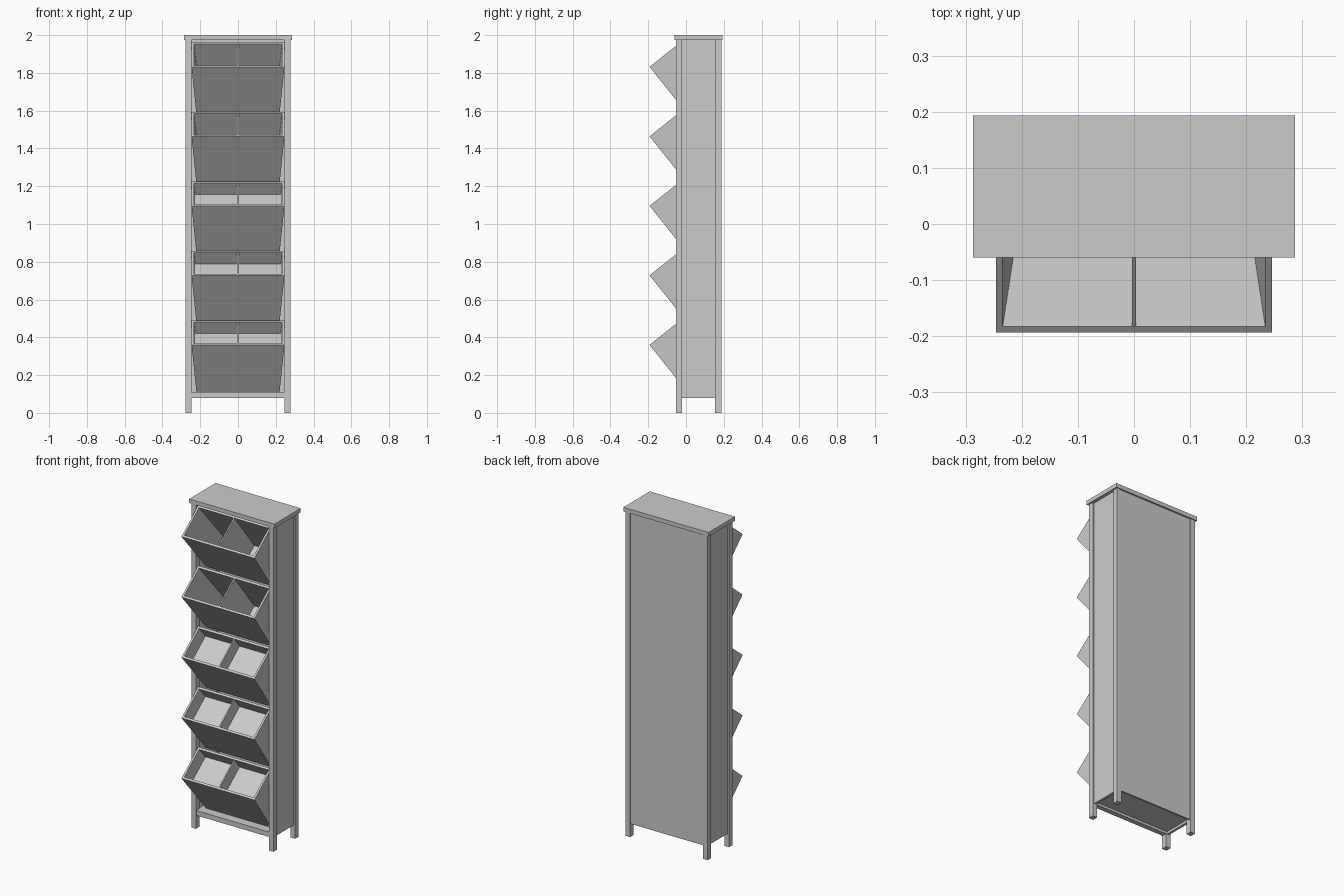
import bpy, bmesh
from math import hypot

if "Cube" in bpy.data.objects:
    bpy.data.objects.remove(bpy.data.objects["Cube"])

def make(name, verts, faces):
    me = bpy.data.meshes.new(name)
    me.from_pydata(verts, [], faces)
    bm = bmesh.new()
    bm.from_mesh(me)
    bmesh.ops.recalc_face_normals(bm, faces=bm.faces)
    bm.to_mesh(me)
    bm.free()
    ob = bpy.data.objects.new(name, me)
    bpy.context.collection.objects.link(ob)
    return ob

CUBE = [(0, 1, 2, 3), (4, 5, 6, 7), (0, 1, 5, 4), (1, 2, 6, 5), (2, 3, 7, 6), (3, 0, 4, 7)]

def box(name, x0, x1, y0, y1, z0, z1):
    ring = [(x0, y0), (x1, y0), (x1, y1), (x0, y1)]
    return make(name, [(x, y, z) for z in (z0, z1) for x, y in ring], CUBE)

# Cabinet carcass
box("top_board", -.287, .287, -.06, .193, 1.975, 2)
for s, side in ((-1, "left"), (1, "right")):
    a, b = sorted((s * .246, s * .277))
    box(side + "_front_leg", a, b, -.054, -.02, 0, 1.975)
    box(side + "_back_leg", a, b, .154, .187, 0, 1.975)
    a, b = sorted((s * .252, s * .267))
    box(side + "_side_panel", a, b, -.02, .154, .08, 1.975)
box("back_panel", -.246, .246, .173, .183, .08, 1.975)
box("front_rail", -.246, .246, -.05, -.02, .08, .11)
box("bottom_shelf", -.252, .252, -.02, .173, .095, .11)

# Tilted bins: u runs along the rim to the back, v runs down the depth
L = hypot(.138, .11)
UY, UZ = .138 / L, .11 / L
WIDTH, DEPTH, T = .208, .32, .013

def place(x, u, v, z):
    return (x, -.193 + u * UY + v * UZ, z + u * UZ - v * UY)

def frustum(hw0, hw1, u0, u1, v0, v1, z):
    return [place(x * h, u, v, z) for h, v in ((hw0, v0), (hw1, v1))
            for x, u in ((-1, u0), (1, u0), (1, u1), (-1, u1))]

def inner(v):
    return .234 - .095 * v

for i in range(5):
    z = .36 + i * .368
    # Hollow tapered shell
    outer = frustum(.246, .220, 0, WIDTH, 0, DEPTH, z)
    cav = frustum(inner(0), inner(DEPTH - T), T, WIDTH - T, 0, DEPTH - T, z)
    faces = CUBE[1:] + [tuple(k + 8 for k in f) for f in CUBE[1:]]
    faces += [(k, (k + 1) % 4, (k + 1) % 4 + 8, k + 8) for k in range(4)]
    make(f"bin_{i+1}", outer + cav, faces)
    # Middle divider
    make(f"bin_divider_{i+1}", frustum(.004, .004, T, WIDTH - T, .003, DEPTH - T, z), CUBE)
    # Raised floor in the three lower bins
    if i < 3:
        v0, v1 = .08, .09
        make(f"bin_floor_{i+1}", frustum(inner(v0), inner(v1), T, WIDTH - T, v0, v1, z), CUBE)
